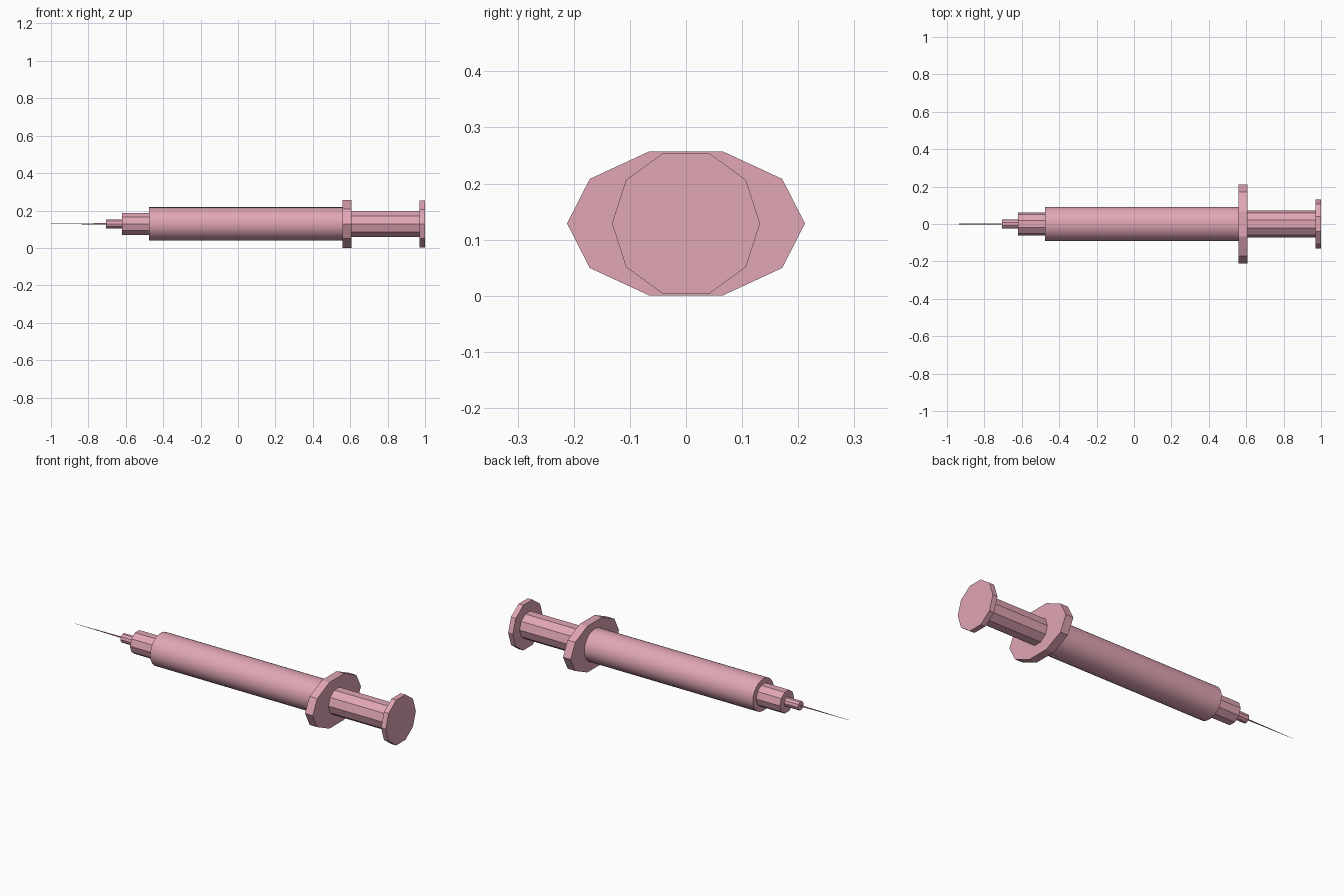
import bpy
import math
from mathutils import Matrix

cube = bpy.data.objects.get("Cube")
if cube:
    bpy.data.objects.remove(cube, do_unlink=True)

AXIS_Z = 0.129

# Single pink plastic material
COLOUR = (0.75, 0.38, 0.46, 1)
pink = bpy.data.materials.new("pink plastic")
pink.use_nodes = True
pink.diffuse_color = COLOUR
for node in pink.node_tree.nodes:
    if node.type == 'BSDF_PRINCIPLED':
        node.inputs["Base Color"].default_value = COLOUR


def tube(name, x0, x1, ry, rz=None, sides=10, tip=1.0, smooth=False):
    """Capped cylinder along x, with a vertex on the y axis; tip scales the x0 end."""
    bpy.ops.mesh.primitive_cone_add(vertices=sides, radius1=tip, radius2=1, depth=x1 - x0)
    obj = bpy.context.object
    obj.name = name
    # Turn the cone axis from z to x, keeping its first vertex on y
    turn = Matrix(((0, 0, 1), (0, 1, 0), (-1, 0, 0))).to_4x4()
    obj.data.transform(Matrix.Diagonal((1, ry, rz or ry, 1)) @ turn)
    obj.location = ((x0 + x1) / 2, 0, AXIS_Z)
    obj.data.materials.append(pink)
    if smooth:
        bpy.ops.object.shade_smooth_by_angle(angle=math.radians(30))
    return obj


# Needle and its stepped hub
tube("needle", -1.0, -0.70, 0.004, tip=0.15)
tube("needle_hub", -0.705, -0.615, 0.025)
tube("barrel_nozzle", -0.62, -0.47, 0.062)

# Barrel with oval finger flange
tube("barrel", -0.475, 0.565, 0.092, 0.089, sides=32, smooth=True)
tube("finger_flange", 0.56, 0.607, 0.212, 0.135)

# Plunger
tube("plunger_rod", 0.60, 0.975, 0.073)
tube("thumb_plate", 0.971, 1.0, 0.132)
